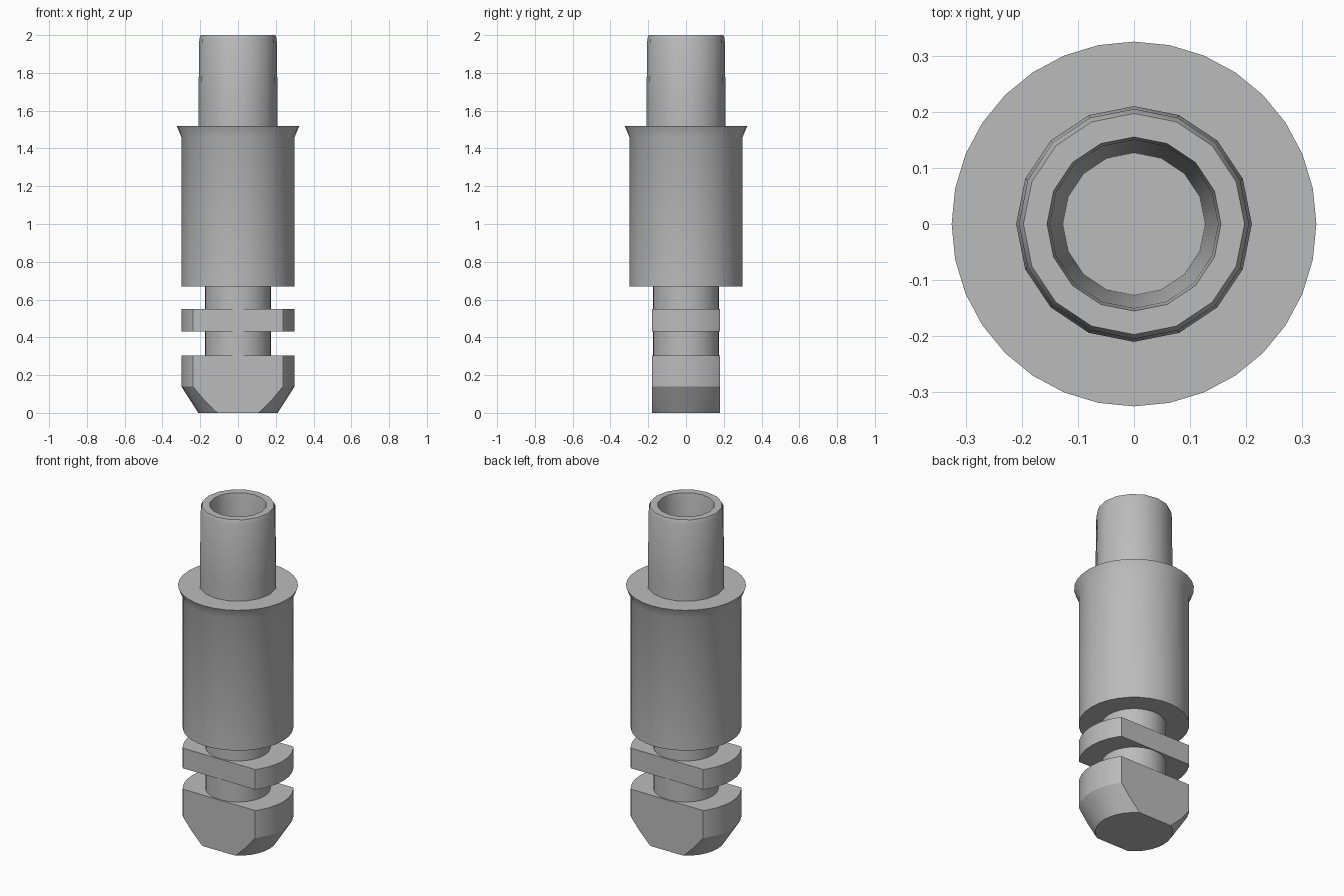
import bpy, bmesh, math
from mathutils import Vector

cube = bpy.data.objects.get("Cube")
if cube:
    bpy.data.objects.remove(cube)

GREY = (0.5, 0.5, 0.5, 1)
grey = bpy.data.materials.new("plain grey")
grey.use_nodes = True
grey.diffuse_color = GREY
grey.node_tree.nodes["Principled BSDF"].inputs["Base Color"].default_value = GREY


def lathe(name, profile, sides=32, flat=None):
    """Turn (radius, z) points about z; flat trims the part to |y| <= flat."""
    bm = bmesh.new()
    rings = []
    for r, z in profile:
        ring = []
        for i in range(sides):
            a = math.tau * i / sides
            ring.append(bm.verts.new((r * math.cos(a), r * math.sin(a), z)))
        rings.append(ring)
    for low, high in zip(rings, rings[1:]):
        for i in range(sides):
            j = (i + 1) % sides
            bm.faces.new((low[i], low[j], high[j], high[i]))
    bm.faces.new(rings[0][::-1])
    bm.faces.new(rings[-1])
    if flat:
        for side in (-1, 1):
            normal = Vector((0, side, 0))
            bmesh.ops.bisect_plane(bm, geom=bm.verts[:] + bm.edges[:] + bm.faces[:],
                                   plane_co=normal * flat, plane_no=normal, clear_outer=True)
            rim = [e for e in bm.edges if e.is_boundary]
            bmesh.ops.contextual_create(bm, geom=rim)
    bmesh.ops.recalc_face_normals(bm, faces=bm.faces[:])
    mesh = bpy.data.meshes.new(name)
    bm.to_mesh(mesh)
    bm.free()
    mesh.materials.append(grey)
    obj = bpy.data.objects.new(name, mesh)
    bpy.context.collection.objects.link(obj)
    bpy.ops.object.select_all(action="DESELECT")
    obj.select_set(True)
    bpy.context.view_layer.objects.active = obj
    bpy.ops.object.shade_smooth_by_angle(angle=math.radians(30))
    return obj


# Foot with chamfered ends and flat front and back
lathe("foot", [(0.21, 0), (0.3, 0.14), (0.3, 0.305)], flat=0.18)

# Thin shaft joining the lower parts
lathe("shaft", [(0.175, 0.29), (0.175, 0.68)])

# Flat-sided collar
lathe("collar", [(0.3, 0.43), (0.3, 0.55)], flat=0.18)

# Main barrel with a flared flange on top
lathe("barrel", [(0.3, 0.67), (0.3, 1.46), (0.325, 1.52)])

# Hollow neck: outer wall, rim, then down the tapered bore to its floor
lathe("neck", [(0.21, 1.5), (0.21, 1.62), (0.205, 1.98), (0.197, 2.0),
               (0.155, 2.0), (0.15, 1.97), (0.127, 1.53)], sides=16)
